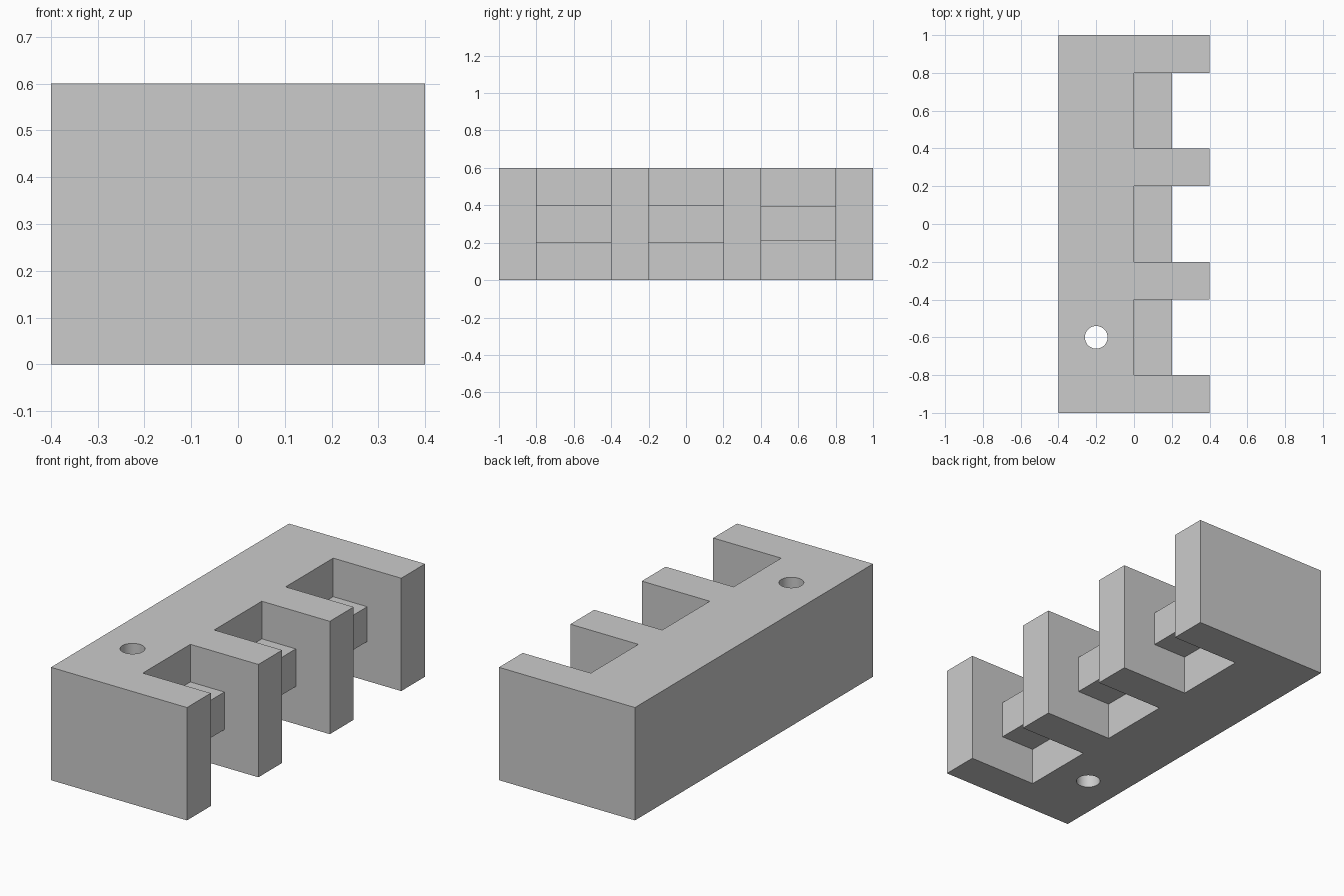
import bpy
import bmesh
from mathutils import Matrix

cube = bpy.data.objects.get("Cube")
if cube:
    bpy.data.objects.remove(cube, do_unlink=True)

GREY = (0.6, 0.6, 0.6, 1)
grey = bpy.data.materials.new("plain grey")
grey.use_nodes = True
grey.diffuse_color = GREY
grey.node_tree.nodes["Principled BSDF"].inputs["Base Color"].default_value = GREY

HEIGHT = 0.6
SLOTS = (-0.6, 0.0, 0.6)


def make_object(name, bm):
    bmesh.ops.recalc_face_normals(bm, faces=bm.faces[:])
    mesh = bpy.data.meshes.new(name)
    bm.to_mesh(mesh)
    bm.free()
    mesh.materials.append(grey)
    obj = bpy.data.objects.new(name, mesh)
    bpy.context.collection.objects.link(obj)
    return obj


# Comb-shaped body: outline with three slots, extruded upwards
outline = [(-0.4, 1), (-0.4, -1), (0.4, -1)]
for y in SLOTS:
    outline += [(0.4, y - 0.2), (0, y - 0.2), (0, y + 0.2), (0.4, y + 0.2)]
outline.append((0.4, 1))

bm = bmesh.new()
base = bm.faces.new([bm.verts.new((x, y, 0)) for x, y in outline])
top = bmesh.ops.extrude_face_region(bm, geom=[base], use_keep_orig=True)["geom"]
bmesh.ops.translate(bm, vec=(0, 0, HEIGHT),
                    verts=[v for v in top if isinstance(v, bmesh.types.BMVert)])
body = make_object("comb_body", bm)

# Round hole through the body
bm = bmesh.new()
bmesh.ops.create_cone(bm, cap_ends=True, segments=48, radius1=0.06, radius2=0.06,
                      depth=1, matrix=Matrix.Translation((-0.2, -0.6, HEIGHT / 2)))
cutter = make_object("hole_cutter", bm)
cutter.hide_render = True
cutter.hide_set(True)
cut = body.modifiers.new("hole", "BOOLEAN")
cut.operation = "DIFFERENCE"
cut.solver = "EXACT"
cut.object = cutter

# Apply the cut, then remove the cutter
bpy.context.view_layer.objects.active = body
body.select_set(True)
bpy.ops.object.modifier_apply(modifier=cut.name)
bpy.data.objects.remove(cutter, do_unlink=True)
bpy.ops.object.shade_smooth_by_angle()

# Tongue across the middle of each slot; the back one is slightly thinner
for name, y, low, high in zip(("front", "middle", "back"), SLOTS,
                              (0.2, 0.2, 0.21), (0.4, 0.4, 0.395)):
    bm = bmesh.new()
    bmesh.ops.create_cube(bm, size=1,
                          matrix=Matrix.Translation((0.1, y, (low + high) / 2))
                          @ Matrix.Diagonal((0.2, 0.4, high - low, 1)))
    make_object(name + "_tongue", bm)
